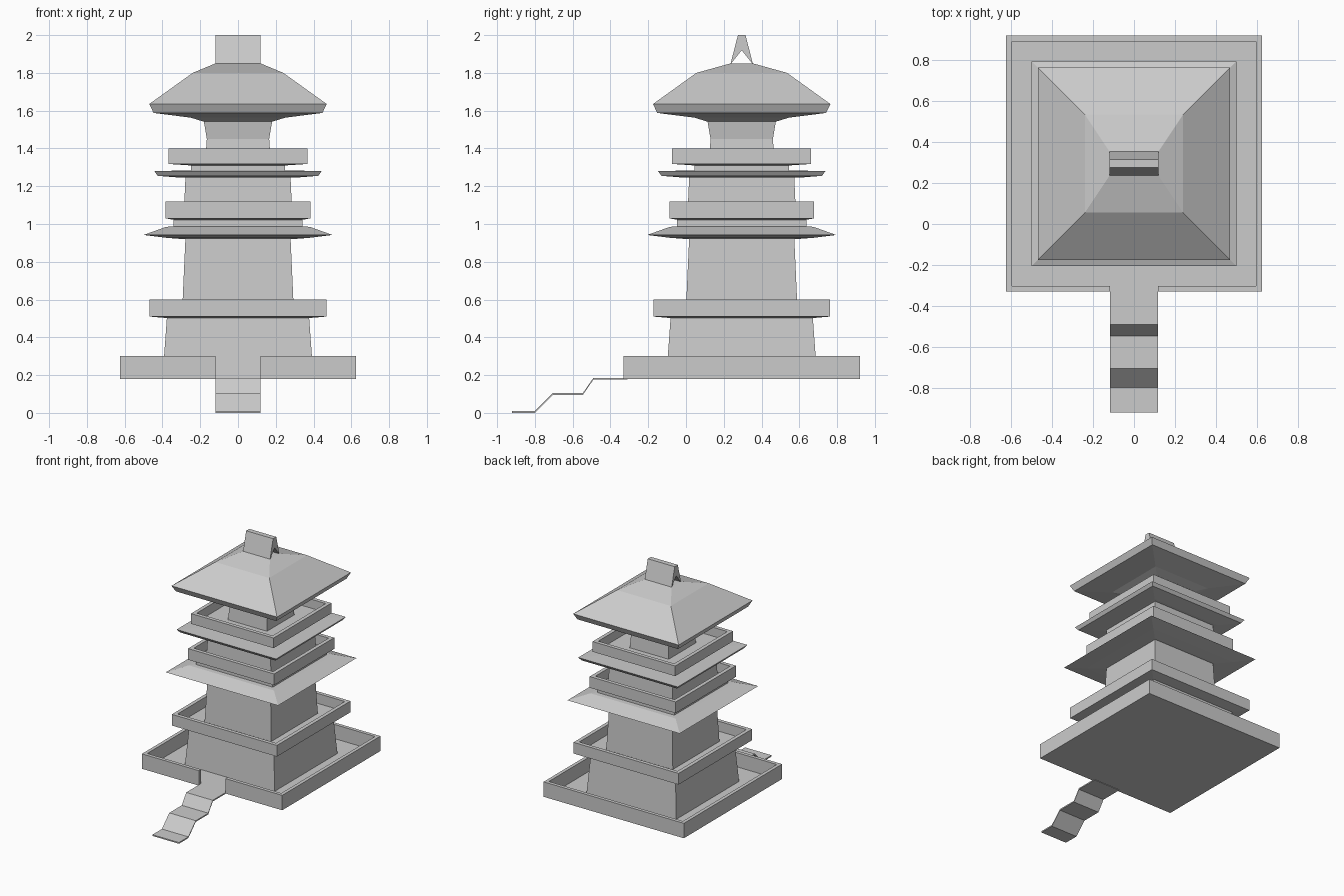
import bpy, bmesh

if "Cube" in bpy.data.objects:
    bpy.data.objects.remove(bpy.data.objects["Cube"])

CY = 0.295  # tower axis in y


def finish(name, bm):
    bmesh.ops.recalc_face_normals(bm, faces=bm.faces)
    me = bpy.data.meshes.new(name)
    bm.to_mesh(me)
    bm.free()
    ob = bpy.data.objects.new(name, me)
    bpy.context.collection.objects.link(ob)
    return ob


def square_rings(name, profile):
    """Square loft; profile rows are (half, z) or (half_x, half_y, z)."""
    bm = bmesh.new()
    rings = []
    for p in profile:
        hx, hy, z = p[0], p[-2], p[-1]
        rings.append([bm.verts.new((sx * hx, CY + sy * hy, z))
                      for sx, sy in ((-1, -1), (1, -1), (1, 1), (-1, 1))])
    for a, b in zip(rings, rings[1:]):
        for i in range(4):
            j = (i + 1) % 4
            bm.faces.new((a[i], a[j], b[j], b[i]))
    bm.faces.new(rings[0])
    bm.faces.new(rings[-1])
    return finish(name, bm)


def prism(name, points, offset):
    """Extrude a closed polygon along an offset."""
    bm = bmesh.new()
    face = bm.faces.new([bm.verts.new(p) for p in points])
    res = bmesh.ops.extrude_face_region(bm, geom=[face], use_keep_orig=True)
    top = [v for v in res["geom"] if isinstance(v, bmesh.types.BMVert)]
    bmesh.ops.translate(bm, verts=top, vec=offset)
    return finish(name, bm)


def tray(name, half, z0, z1, inner_half, wall=0.03):
    square_rings(name, [(inner_half, z0 - 0.008), (half, z0), (half, z1),
                        (half - wall, z1), (half - wall, z0 + 0.01)])


# courtyard floor and surrounding wall with a front gateway
square_rings("courtyard_floor", [(0.62, 0.18), (0.62, 0.186)])
o, n, g = 0.625, 0.597, 0.118
half_wall = [(g, -o), (o, -o), (o, o), (-o, o), (-o, -o), (-g, -o),
             (-g, -n), (-n, -n), (-n, n), (n, n), (n, -n), (g, -n)]
prism("courtyard_wall", [(x, y + CY, 0.18) for x, y in half_wall], (0, 0, 0.12))

# stepped entrance path
path = [(-0.92, 0), (-0.80, 0), (-0.706, 0.094), (-0.547, 0.094),
        (-0.49, 0.176), (-0.31, 0.176)]
outline = path + [(y, z + 0.01) for y, z in reversed(path)]
prism("entrance_path", [(-g, y, z) for y, z in outline], (2 * g, 0, 0))

# storeys
square_rings("storey_1", [(0.40, 0.18), (0.376, 0.51)])
square_rings("storey_2", [(0.297, 0.51), (0.278, 0.93)])
square_rings("storey_3", [(0.288, 1.03), (0.278, 1.25)])
square_rings("storey_4", [(0.175, 1.31), (0.165, 1.45), (0.182, 1.55)])

# balconies
tray("balcony_1", 0.468, 0.51, 0.60, 0.376)
tray("balcony_2", 0.383, 1.03, 1.12, 0.34)
tray("balcony_3", 0.368, 1.318, 1.40, 0.25)

# eaves with the necks that carry the balconies
square_rings("eaves_1", [(0.29, 0.92), (0.38, 0.927), (0.50, 0.942),
                         (0.38, 0.985), (0.342, 0.987), (0.342, 1.03)])
square_rings("eaves_2", [(0.30, 1.245), (0.425, 1.255), (0.443, 1.28),
                         (0.25, 1.284), (0.25, 1.315)])

# main roof
square_rings("main_roof", [(0.175, 1.54), (0.25, 1.563), (0.447, 1.588),
                           (0.47, 1.635), (0.24, 0.24, 1.80),
                           (0.12, 0.06, 1.85)])

# tapered ridge with notched ends
ridge = [(-0.06, 1.845), (-0.02, 2.0), (0.02, 2.0), (0.06, 1.845), (0, 1.92)]
prism("roof_ridge", [(-0.12, CY + y, z) for y, z in ridge], (0.24, 0, 0))
